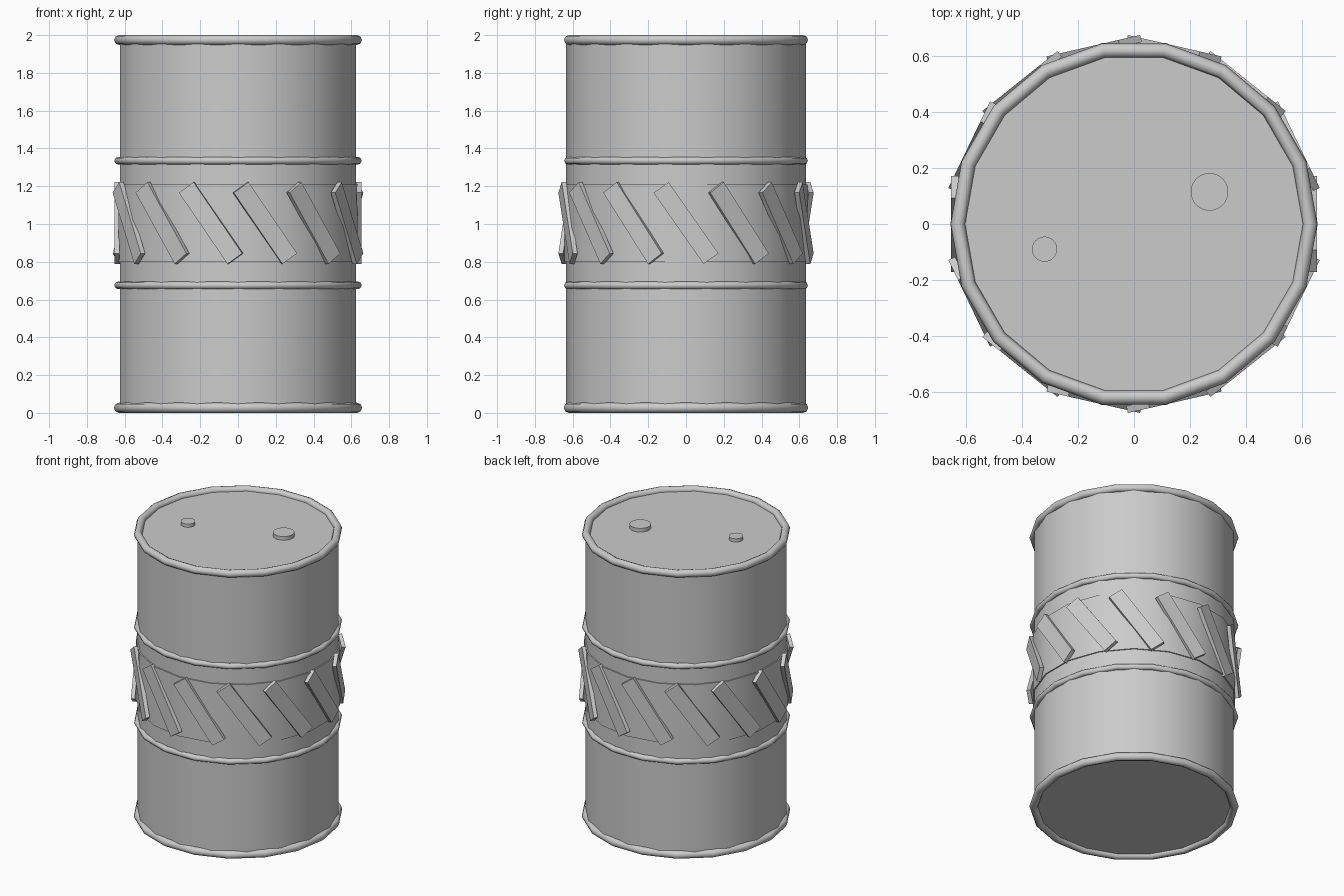
import bpy
import math

cube = bpy.data.objects.get("Cube")
if cube:
    bpy.data.objects.remove(cube, do_unlink=True)

SIDES = 18
STRIPS = 14

# Single painted metal colour
grey = bpy.data.materials.new("grey_metal")
grey.use_nodes = True
colour = (0.6, 0.6, 0.6, 1.0)
grey.diffuse_color = colour
grey.node_tree.nodes["Principled BSDF"].inputs["Base Color"].default_value = colour


def finish(name, angle=30):
    obj = bpy.context.object
    obj.name = name
    obj.data.materials.clear()
    obj.data.materials.append(grey)
    bpy.ops.object.shade_smooth_by_angle(angle=math.radians(angle))
    return obj


def cylinder(name, radius, bottom, top, x=0, y=0, sides=SIDES, caps='NGON'):
    bpy.ops.mesh.primitive_cylinder_add(
        vertices=sides, radius=radius, depth=top - bottom,
        end_fill_type=caps, location=(x, y, (bottom + top) / 2))
    return finish(name)


def ring(name, z, major, minor):
    bpy.ops.mesh.primitive_torus_add(
        major_segments=SIDES, minor_segments=8,
        major_radius=major, minor_radius=minor, location=(0, 0, z))
    return finish(name, 60)


# Drum shell and the raised belt around its middle
cylinder("drum_body", 0.635, 0.025, 1.972)
cylinder("middle_belt", 0.643, 0.80, 1.21)

# Rims at the ends and ribs between them
ring("bottom_rim", 0.027, 0.63, 0.027)
ring("lower_rib", 0.675, 0.635, 0.02)
ring("upper_rib", 1.335, 0.635, 0.02)
ring("top_rim", 1.974, 0.63, 0.026)

# Filler caps on the lid
cylinder("large_cap", 0.067, 1.96, 1.998, 0.27, 0.115, 32)
cylinder("small_cap", 0.045, 1.96, 1.995, -0.32, -0.09, 32)

# Slanted plates around the belt, tops leaning the same way
for i in range(STRIPS):
    a = 2 * math.pi * i / STRIPS
    bpy.ops.mesh.primitive_cube_add(
        size=1, location=(0.641 * math.cos(a), 0.641 * math.sin(a), 1.005),
        rotation=(math.radians(35), 0, a))
    bpy.context.object.scale = (0.026, 0.097, 0.46)
    finish(f"slanted_strip_{i + 1}")
